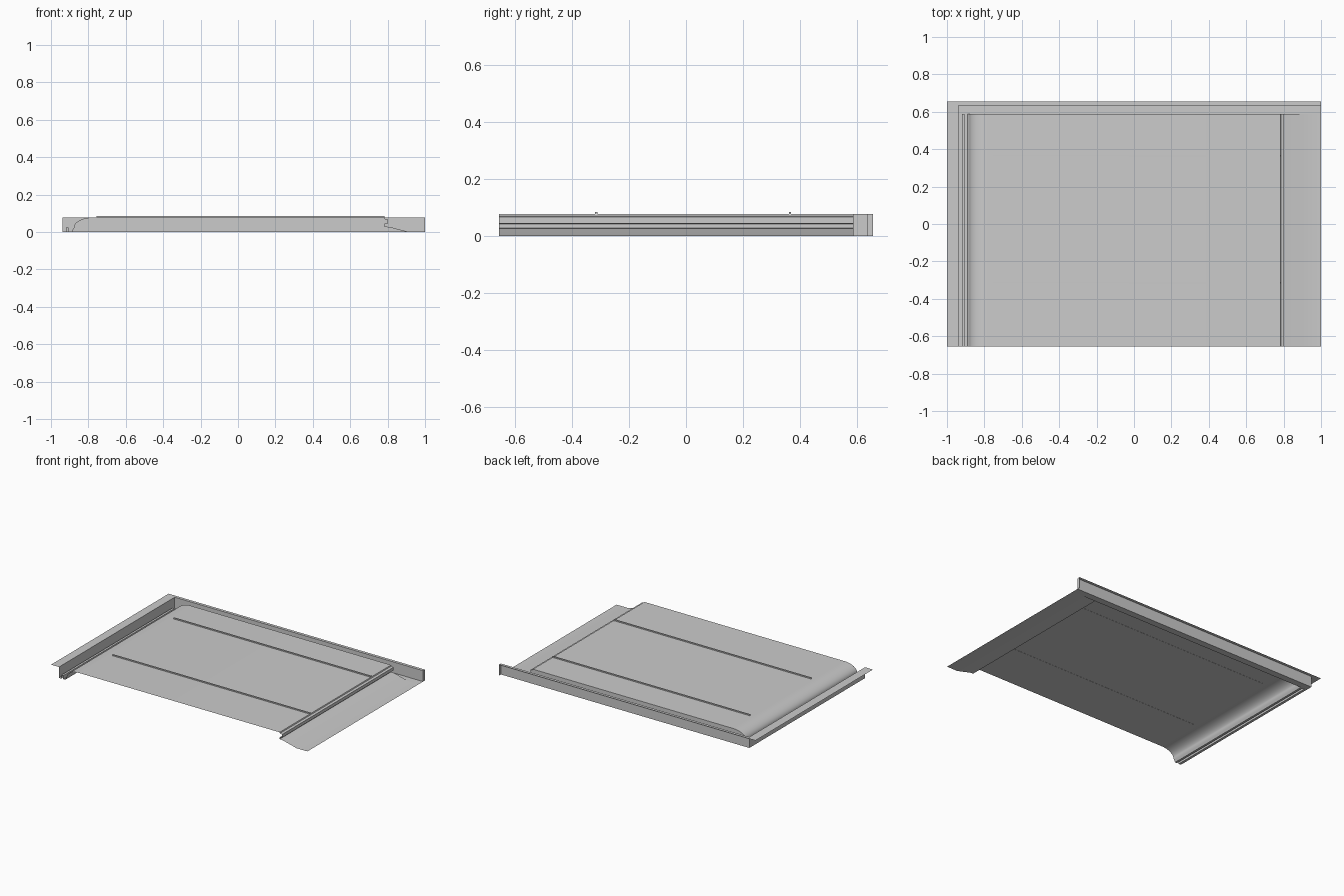
import bpy, bmesh, math

if "Cube" in bpy.data.objects:
    bpy.data.objects.remove(bpy.data.objects["Cube"])

Y0, Y1 = -0.655, 0.655      # open front edge, rear flange edge
YP, YW = 0.587, 0.634       # rear end of the raised panel, rear wall
XW, H = -0.938, 0.077       # left wall, top height


def finish(name, bm, smooth=False):
    me = bpy.data.meshes.new(name)
    bm.to_mesh(me)
    bm.free()
    ob = bpy.data.objects.new(name, me)
    bpy.context.collection.objects.link(ob)
    if smooth:
        bpy.ops.object.select_all(action='DESELECT')
        ob.select_set(True)
        bpy.context.view_layer.objects.active = ob
        bpy.ops.object.shade_smooth_by_angle(angle=math.radians(25))
    return ob


def sheet(name, *polys):
    """Thin surface from a few polygons."""
    bm = bmesh.new()
    for p in polys:
        bm.faces.new([bm.verts.new(c) for c in p])
    bmesh.ops.remove_doubles(bm, verts=bm.verts, dist=1e-5)
    bmesh.ops.triangulate(bm, faces=[f for f in bm.faces if len(f.verts) > 4])
    return finish(name, bm)


def extrude_profile(name, pts, ya, yb):
    """Sweep an x/z profile along y."""
    bm = bmesh.new()
    a = [bm.verts.new((x, ya, z)) for x, z in pts]
    b = [bm.verts.new((x, yb, z)) for x, z in pts]
    for i in range(len(pts) - 1):
        bm.faces.new((a[i], a[i + 1], b[i + 1], b[i]))
    return finish(name, bm, True)


def box(name, x0, x1, y0, y1, z0, z1):
    bm = bmesh.new()
    bmesh.ops.create_cube(bm, size=1)
    for v in bm.verts:
        v.co = (x1 if v.co.x > 0 else x0, y1 if v.co.y > 0 else y0, z1 if v.co.z > 0 else z0)
    return finish(name, bm)


# Profile pieces: left rail, rounded shoulder, stepped lip with ramp
rail = [(-0.92, 0), (-0.92, 0.025), (-0.905, 0.025), (-0.905, 0)]
n = 10
shoulder = [(-0.89, 0), (-0.884, 0.012)]
for i in range(n + 1):
    t = math.pi / 2 * i / n
    shoulder.append((-0.78 - 0.098 * math.cos(t), 0.022 + (H - 0.022) * math.sin(t)))
lip = [(0.783, H), (0.786, 0.070), (0.803, 0.067), (0.803, 0.045),
       (0.784, 0.042), (0.784, 0.029), (0.81, 0.027), (0.915, 0)]

# Raised panel, one continuous sheet
extrude_profile("panel", [(XW, 0)] + rail + shoulder + lip + [(1, 0)], Y0, YP)

# End faces of panel and rail, and the floor gutter behind them
sheet("panel_rear_face", [(x, YP, z) for x, z in reversed(shoulder + lip)])
sheet("rail_rear_face", [(x, YP, z) for x, z in reversed(rail)])
sheet("rear_gutter", [(XW, YP, 0), (1, YP, 0), (1, YW, 0), (XW, YW, 0)])

# Upright walls with their outward top flange
sheet("left_wall", [(XW, Y0, 0), (XW, YW, 0), (XW, YW, H), (XW, Y0, H)])
sheet("rear_wall", [(XW, YW, 0), (1, YW, 0), (1, YW, H), (XW, YW, H)])
sheet("rear_wall_end", [(1, YW, 0), (1, Y1, 0), (1, Y1, H), (1, YW, H)])
sheet("flange",
      [(-1, Y0, H), (XW, Y0, H), (XW, YW, H), (-1, YW, H)],
      [(-1, YW, H), (XW, YW, H), (XW, Y1, H), (-1, Y1, H)],
      [(XW, YW, H), (1, YW, H), (1, Y1, H), (XW, Y1, H)])

# Two long ribs on the panel
for name, y in (("front_rib", -0.315), ("rear_rib", 0.365)):
    box(name, -0.757, 0.782, y - 0.004, y + 0.004, H - 0.001, 0.085)
